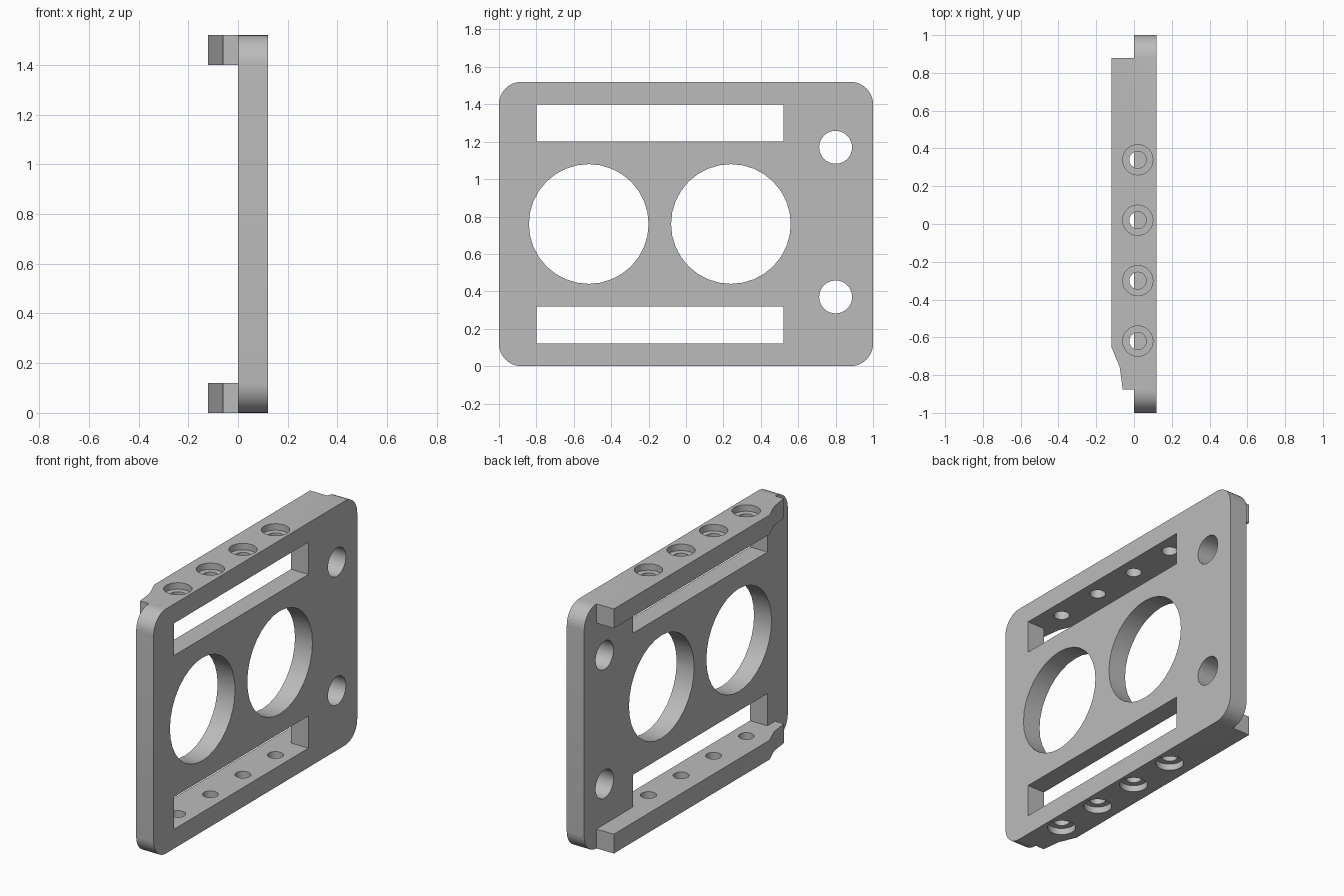
import bpy, bmesh
from math import pi, sin, cos
from mathutils import Matrix, Vector

default = bpy.data.objects.get("Cube")
if default:
    bpy.data.objects.remove(default)

grey = bpy.data.materials.new("plain grey")
grey.use_nodes = True
grey.diffuse_color = (0.5, 0.5, 0.5, 1)
grey.node_tree.nodes["Principled BSDF"].inputs["Base Color"].default_value = (0.5, 0.5, 0.5, 1)

THICK, HEIGHT, ROUND = 0.12, 1.52, 0.12
MID = HEIGHT / 2


def extrude(name, points, offset):
    """Solid made by sweeping a flat outline along an offset."""
    bm = bmesh.new()
    face = bm.faces.new([bm.verts.new(p) for p in points])
    moved = bmesh.ops.extrude_face_region(bm, geom=[face])["geom"]
    bmesh.ops.translate(bm, vec=Vector(offset),
                        verts=[v for v in moved if isinstance(v, bmesh.types.BMVert)])
    bmesh.ops.recalc_face_normals(bm, faces=bm.faces)
    mesh = bpy.data.meshes.new(name)
    bm.to_mesh(mesh)
    bm.free()
    mesh.materials.append(grey)
    ob = bpy.data.objects.new(name, mesh)
    bpy.context.collection.objects.link(ob)
    return ob


def combine(target, tool, operation):
    """Apply a boolean, then discard the tool."""
    mod = target.modifiers.new("combine", 'BOOLEAN')
    mod.operation, mod.solver, mod.object = operation, 'EXACT', tool
    bpy.context.view_layer.objects.active = target
    bpy.ops.object.modifier_apply(modifier=mod.name)
    bpy.data.objects.remove(tool)


def circle(radius, sides):
    return [(radius * cos(2 * pi * i / sides), radius * sin(2 * pi * i / sides))
            for i in range(sides)]


def side_hole(y, z, radius, sides=32):
    points = [(-0.1, y + a, z + b) for a, b in circle(radius, sides)]
    return extrude("hole_cutter", points, (0.4, 0, 0))


def upright_hole(x, y, z0, z1, radius):
    points = [(x + a, y + b, z0) for a, b in circle(radius, 32)]
    return extrude("bolt_cutter", points, (0, 0, z1 - z0))


# Plate with rounded corners
outline = []
steps = 10
for k, (sy, sz) in enumerate([(1, 1), (-1, 1), (-1, -1), (1, -1)]):
    for i in range(steps + 1):
        a = (k + i / steps) * pi / 2
        outline.append((0, sy * (1 - ROUND) + ROUND * cos(a),
                        MID + sz * (MID - ROUND) + ROUND * sin(a)))
frame = extrude("bracket_frame", outline, (THICK, 0, 0))

# Rails along the top and bottom edges, tapered at the front end
rail = [(0.06, 0.88), (-0.12, 0.88), (-0.12, -0.65),
        (-0.075, -0.76), (-0.06, -0.875), (0.06, -0.875)]
for z in (0, HEIGHT - THICK):
    combine(frame, extrude("rail", [(x, y, z) for x, y in rail], (0, 0, THICK)), 'UNION')

# Long slots beside the rails
for z0, z1 in ((0.12, 0.32), (1.2, 1.4)):
    slot = [(-0.005, -0.8, z0), (-0.005, 0.52, z0), (-0.005, 0.52, z1), (-0.005, -0.8, z1)]
    combine(frame, extrude("slot_cutter", slot, (0.3, 0, 0)), 'DIFFERENCE')

# Two large openings and two mounting holes
for y in (-0.52, 0.24):
    combine(frame, side_hole(y, MID, 0.32), 'DIFFERENCE')
for z in (0.37, 1.17):
    combine(frame, side_hole(0.8, z, 0.088), 'DIFFERENCE')

# Counterbored bolt holes through both rails
SEAT = 0.04
for i in range(4):
    y = 0.34 - 0.32 * i
    for z0, z1, radius in ((-0.1, 0.2, 0.045), (1.32, 1.62, 0.045),
                           (-0.1, SEAT, 0.08), (HEIGHT - SEAT, 1.62, 0.08)):
        combine(frame, upright_hole(0.02, y, z0, z1, radius), 'DIFFERENCE')

# Smooth rounds, crisp edges
bpy.ops.object.select_all(action='DESELECT')
frame.select_set(True)
bpy.context.view_layer.objects.active = frame
bpy.ops.object.shade_smooth_by_angle(angle=pi / 6)
